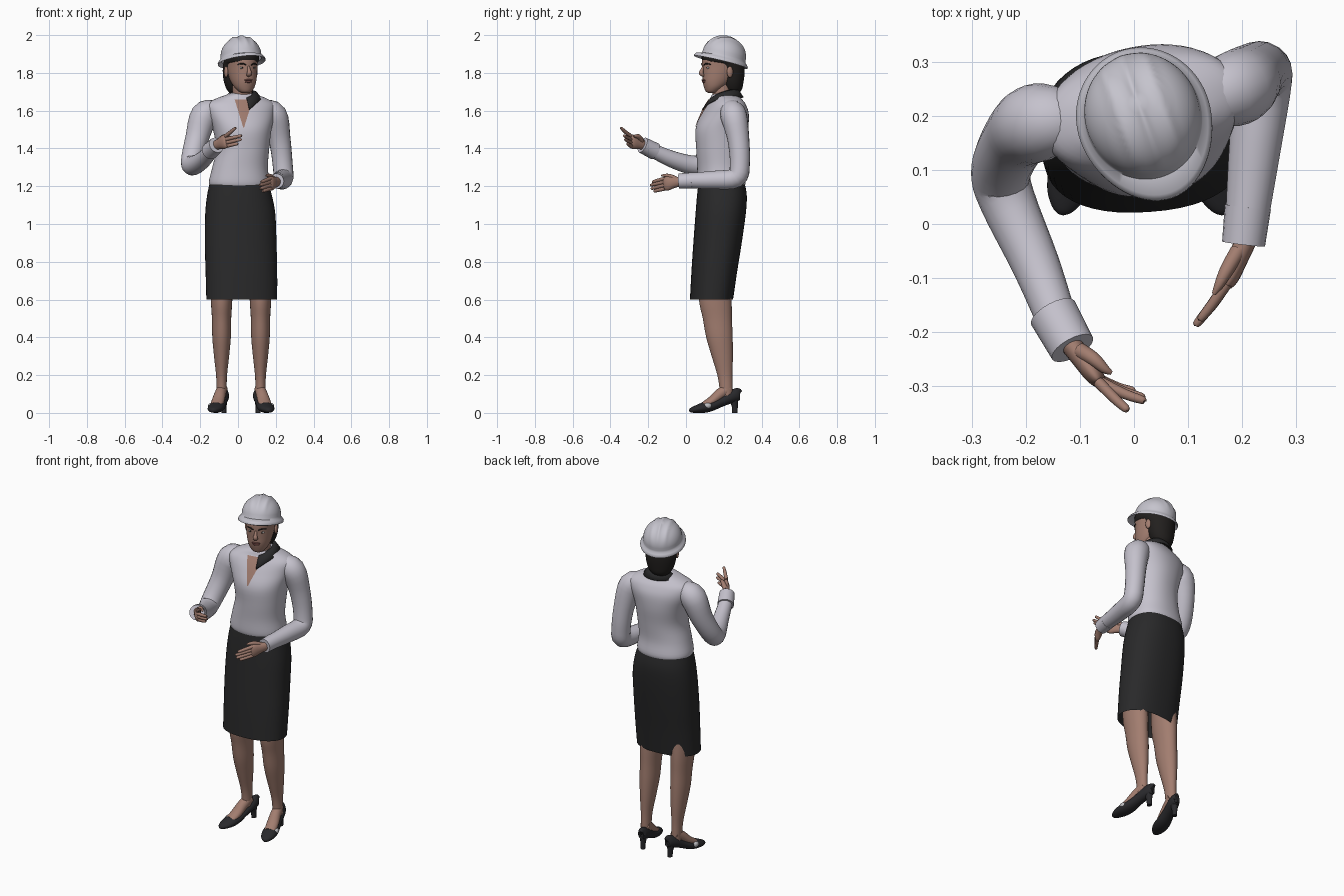
import bpy, bmesh, math
from mathutils import Vector, Matrix
from mathutils.bvhtree import BVHTree

if "Cube" in bpy.data.objects:
    bpy.data.objects.remove(bpy.data.objects["Cube"])


def mat(name, c):
    m = bpy.data.materials.new(name)
    m.diffuse_color = (*c, 1)
    m.use_nodes = True
    m.node_tree.nodes["Principled BSDF"].inputs["Base Color"].default_value = m.diffuse_color
    return m


SHIRT = mat("pale_grey_cloth", (0.56, 0.54, 0.61))
HELMET = mat("pale_grey_helmet", (0.56, 0.55, 0.61))
SKIN = mat("brown_skin", (0.36, 0.205, 0.16))
DARK = mat("charcoal_cloth", (0.022, 0.022, 0.023))
HAIR = mat("black_hair", (0.016, 0.014, 0.013))
SHOE = mat("dark_leather", (0.022, 0.022, 0.025))
LIP = mat("lip_red", (0.23, 0.09, 0.08))
WHITE = mat("eye_white", (0.6, 0.58, 0.56))
TRIM = mat("light_trim", (0.5, 0.5, 0.52))


def skin(name, rings, material, closed=True, caps=(True, True), M=None, solid=0):
    """Bridge equal-sized rings of points into one smooth surface."""
    bm = bmesh.new()
    vs = [[bm.verts.new(M @ Vector(p) if M else p) for p in r] for r in rings]
    n = len(vs[0])
    for a, b in zip(vs, vs[1:]):
        for i in range(n if closed else n - 1):
            j = (i + 1) % n
            bm.faces.new((a[i], a[j], b[j], b[i]))
    if closed and caps[0]:
        bm.faces.new(vs[0])
    if closed and caps[1]:
        bm.faces.new(vs[-1])
    bmesh.ops.recalc_face_normals(bm, faces=bm.faces)
    me = bpy.data.meshes.new(name)
    bm.to_mesh(me)
    bm.free()
    me.materials.append(material)
    for p in me.polygons:
        p.use_smooth = True
    me.set_sharp_from_angle(angle=math.radians(50))
    ob = bpy.data.objects.new(name, me)
    bpy.context.collection.objects.link(ob)
    if solid:
        ob.modifiers.new("thickness", 'SOLIDIFY').thickness = solid
    return ob


def spline(rows, k):
    """Catmull-Rom interpolation of parameter rows."""
    if k == 1:
        return rows
    out = []
    for i in range(len(rows) - 1):
        p = [rows[max(0, min(len(rows) - 1, i + d))] for d in (-1, 0, 1, 2)]
        for s in range(k):
            t = s / k
            out.append([0.5 * (2 * b + (c - a) * t + (2 * a - 5 * b + 4 * c - d) * t * t
                               + (3 * b - a - 3 * c + d) * t ** 3) for a, b, c, d in zip(*p)])
    return out + [list(rows[-1])]


def loft(name, rows, material, n=40, k=4, power=2.0, caps=(True, True), M=None):
    """Upright loft; rows are z, centre x, centre y, radius x, radius y, yaw degrees."""
    rings = []
    for z, cx, cy, rx, ry, yaw in spline(rows, k):
        w, ring = math.radians(yaw), []
        for i in range(n):
            a = math.tau * i / n
            c, s = math.cos(a), math.sin(a)
            x = rx * math.copysign(abs(c) ** (2 / power), c)
            y = ry * math.copysign(abs(s) ** (2 / power), s)
            ring.append((cx + x * math.cos(w) - y * math.sin(w), cy + x * math.sin(w) + y * math.cos(w), z))
        rings.append(ring)
    return skin(name, rings, material, caps=caps, M=M)


def tube(name, rows, material, n=20, k=4, M=None):
    """Tube along a path; rows are x, y, z, sideways radius, other radius."""
    rows = spline([list(r) + [r[3]] if len(r) == 4 else list(r) for r in rows], k)
    P = [Vector(r[:3]) for r in rows]
    rings, side = [], None
    for i, r in enumerate(rows):
        t = (P[min(i + 1, len(P) - 1)] - P[max(i - 1, 0)]).normalized()
        if side is None:
            side = t.cross(Vector((0, 0, 1)))
            if side.length < 0.1:
                side = Vector((1, 0, 0))
        side = (side - t * side.dot(t)).normalized()
        up = side.cross(t)
        rings.append([P[i] + side * (r[3] * math.cos(math.tau * j / n)) + up * (r[4] * math.sin(math.tau * j / n))
                      for j in range(n)])
    return skin(name, rings, material, M=M)


def ball(name, loc, rad, material, M=None):
    rows = []
    for i in range(9):
        a = math.pi * (0.02 + 0.96 * i / 8)
        rows.append((loc[2] - rad[2] * math.cos(a), loc[0], loc[1], rad[0] * math.sin(a), rad[1] * math.sin(a), 0))
    return loft(name, rows, material, n=14, k=1, M=M)


# skirt, open at the hem
loft("skirt", [(0.6, .02, .135, .188, .113, 4), (0.75, .018, .15, .19, .12, 4), (0.9, .014, .167, .19, .127, 4),
               (1.05, .012, .183, .186, .132, 4), (1.15, .008, .19, .172, .131, 4), (1.225, .005, .188, .153, .12, 4)],
     DARK, n=48, power=2.3, caps=(False, True))

# blouse body, turned slightly to the left
torso_ob = loft("blouse", [(1.2, .006, .188, .154, .121, 4), (1.225, .006, .188, .16, .127, 5), (1.3, .011, .183, .147, .123, 6),
                           (1.4, .025, .185, .14, .13, 8), (1.5, .022, .19, .155, .138, 10), (1.58, .015, .205, .18, .122, 13),
                           (1.63, .015, .21, .185, .1, 13), (1.66, .018, .21, .145, .08, 13), (1.685, .02, .205, .08, .065, 13),
                           (1.695, .02, .205, .05, .045, 13)], SHIRT, n=56, power=2.2)

# skin showing in the V-shaped neckline, laid on the blouse
bvh = BVHTree.FromPolygons([v.co for v in torso_ob.data.vertices], [p.vertices for p in torso_ob.data.polygons])
rings = []
for i in range(15):
    z, ring = 1.51 + 0.15 * i / 14, []
    for u in range(-4, 5):
        x = 0.03 + (0.002 + 0.046 * i / 14) * u / 4
        hit = bvh.ray_cast(Vector((x, -1, z)), Vector((0, 1, 0)))[0]
        ring.append((x, hit.y - 0.005, z))
    rings.append(ring)
skin("neckline", rings, SKIN, closed=False)

# neck and pointed collar
tube("neck", [(.025, .205, 1.6, .058), (.023, .195, 1.66, .053), (.022, .185, 1.76, .05)], SKIN)
rings = [[], [], []]
for i in range(41):
    t = -1 + i / 20
    a = math.radians(152 * t + 10)
    for ring, (r, z) in zip(rings, [(.06, 1.715 - .045 * t * t), (.08, 1.71 - .05 * abs(t) ** 2),
                                    (.105 + .016 * abs(t) ** 4, 1.672 - .064 * abs(t) ** 4)]):
        ring.append((.024 + r * math.sin(a) * .95, .2 + r * math.cos(a), z))
skin("collar", rings, DARK, closed=False, solid=.008)

# sleeves and cuffs
tube("right_sleeve", [(-.12, .19, 1.6, .055), (-.178, .188, 1.575, .073), (-.218, .16, 1.45, .062), (-.246, .1, 1.335, .056),
                      (-.235, .045, 1.31, .052), (-.18, -.08, 1.345, .044), (-.135, -.2, 1.402, .036)], SHIRT)
tube("left_sleeve", [(.13, .235, 1.6, .055), (.19, .252, 1.575, .07), (.22, .277, 1.45, .058), (.236, .285, 1.32, .053),
                     (.24, .265, 1.245, .053), (.225, .15, 1.233, .049), (.207, -.01, 1.23, .039)], SHIRT)
tube("right_cuff", [(-.15, -.165, 1.385, .046), (-.114, -.23, 1.418, .043)], SHIRT, k=2)
tube("left_cuff", [(.211, .032, 1.23, .043), (.203, -.037, 1.227, .04)], SHIRT, k=2)


def hand(name, wrist, knuckle, up, tips, thumb):
    w, q, up = Vector(wrist), Vector(knuckle), Vector(up)
    tube(name + "_palm", [(*(w - (q - w) * .2), .02, .025), (*w.lerp(q, .3), .019, .029), (*w.lerp(q, .75), .018, .037),
                          (*q, .014, .036), (*(q + (q - w) * .12), .007, .03)], SKIN)
    for i, tip in enumerate(tips):
        base, tip = q + up * (.028 - .018 * i), Vector(tip)
        mid = base.lerp(tip, .5) + (q - w) * .08
        tube(f"{name}_finger_{i + 1}", [(*base, .0105), (*mid, .0095), (*base.lerp(tip, .95), .0075), (*tip, .003)], SKIN, n=10, k=3)
    tube(name + "_thumb", [(*p, r) for p, r in zip(thumb, (.015, .013, .009, .004))], SKIN, n=10, k=3)


hand("right_hand", (-.11, -.232, 1.42), (-.066, -.29, 1.438), (0, -.1, 1),
     [(-.012, -.345, 1.51), (.02, -.328, 1.468), (.018, -.322, 1.448), (0, -.31, 1.425)],
     [(-.1, -.235, 1.44), (-.075, -.25, 1.462), (-.055, -.268, 1.465), (-.042, -.276, 1.463)])
hand("left_hand", (.201, -.045, 1.222), (.172, -.11, 1.213), (0, 0, 1),
     [(.122, -.178, 1.222), (.114, -.188, 1.205), (.117, -.184, 1.187), (.13, -.17, 1.173)],
     [(.193, -.05, 1.235), (.172, -.085, 1.252), (.158, -.112, 1.257), (.148, -.13, 1.256)])

# head parts share a frame turned to the left
HEAD = Matrix.Translation((.02, .19, 0)) @ Matrix.Rotation(math.radians(20), 4, 'Z')
loft("head", [(1.693, 0, -.058, .018, .016, 0), (1.702, 0, -.055, .034, .034, 0), (1.725, 0, -.043, .053, .055, 0),
              (1.755, 0, -.025, .066, .08, 0), (1.79, 0, -.012, .074, .094, 0), (1.83, 0, 0, .079, .107, 0),
              (1.88, 0, 0, .079, .106, 0), (1.94, 0, 0, .06, .08, 0)], SKIN, M=HEAD)
loft("hair", [(1.685, 0, .055, .035, .03, 0), (1.71, 0, .055, .06, .052, 0), (1.75, 0, .05, .078, .066, 0),
              (1.8, 0, .046, .086, .076, 0), (1.845, 0, .03, .088, .092, 0), (1.862, 0, .008, .089, .112, 0),
              (1.9, 0, .005, .09, .112, 0), (1.94, 0, 0, .07, .09, 0)], HAIR, M=HEAD)
tube("nose", [(0, -.103, 1.835, .006, .005), (0, -.112, 1.815, .009, .009), (0, -.117, 1.798, .014, .012),
              (0, -.106, 1.787, .012, .008), (0, -.095, 1.783, .006, .004)], SKIN, n=12, M=HEAD)
for z, h, y in ((1.762, .005, -.104), (1.753, .006, -.102)):
    ball("lip", (0, y, z), (.024 if h < .006 else .02, .008, h), LIP, M=HEAD)
for s in (-1, 1):
    ball("eye", (s * .033, -.092, 1.827), (.013, .007, .006), WHITE, M=HEAD)
    ball("iris", (s * .033, -.097, 1.827), (.005, .003, .005), HAIR, M=HEAD)
    tube("eyebrow", [(s * .014, -.107, 1.842, .003), (s * .034, -.1, 1.849, .004), (s * .054, -.081, 1.844, .002)],
         HAIR, n=8, M=HEAD)
    ball("ear", (s * .083, .015, 1.805), (.01, .017, .03), SKIN, M=HEAD)

# hard hat: ridged dome and brim, tipped back
HAT = HEAD @ Matrix.Translation((0, .008, 1.873)) @ Matrix.Rotation(math.radians(-14), 4, 'X')
profile = [(.97, -.004), (1.1, -.014), (1.16, -.02), (1.165, -.012), (1.1, -.002), (1.02, .006), (1.0, .016)]
profile += [(math.cos(math.radians(a)), .016 + .104 * math.sin(math.radians(a))) for a in range(8, 89, 6)]
rings = []
for r, z in profile:
    ring = []
    for i in range(72):
        a = math.tau * i / 72
        x, y = r * .107 * math.sin(a), -r * .118 * math.cos(a)
        front = max(0, math.cos(a)) ** 2
        if r > 1.05:
            y -= .022 * front
        ridge = sum(math.exp(-((x - c) / .009) ** 2) for c in (-.042, 0, .042))
        lift = .006 * ridge * min(1, max(0, z - .016) / .05)
        ring.append((x, y, z + lift))
    rings.append(ring)
skin("hard_hat", rings, HELMET, caps=(False, True), M=HAT)

# legs and heeled shoes, mirrored about the body's middle
for s, side in ((-1, "right"), (1, "left")):
    cx = .016 + s * .103
    loft(side + "_leg", [(z, cx, y, rx, ry, 0) for z, y, rx, ry in
                         ((.75, .15, .062, .08), (.6, .155, .057, .086), (.5, .166, .051, .077), (.4, .177, .049, .07),
                          (.3, .192, .04, .056), (.2, .206, .029, .04), (.13, .212, .027, .035), (.09, .212, .026, .036))],
         SKIN, n=28)
    F = Matrix.Translation((cx, .21, 0)) @ Matrix.Rotation(math.radians(14 * s), 4, 'Z')
    tube(side + "_instep", [(0, .02, .13, .027, .03), (0, -.03, .1, .03, .03), (0, -.075, .065, .034, .024),
                            (0, -.12, .04, .032, .018)], SKIN, M=F)
    tube(side + "_shoe", [(0, .075, .1, .008, .02), (0, .068, .1, .022, .033), (0, .03, .085, .032, .033),
                          (0, -.03, .057, .034, .027), (0, -.08, .036, .041, .027), (0, -.12, .028, .043, .028),
                          (0, -.16, .02, .036, .02), (0, -.188, .014, .02, .013), (0, -.198, .012, .006, .006)], SHOE, n=24, M=F)
    loft(side + "_heel", [(0, 0, .05, .013, .015, 0), (.03, 0, .05, .014, .016, 0), (.06, 0, .046, .019, .022, 0),
                          (.1, 0, .042, .026, .03, 0)], SHOE, n=16, M=F)
    ball(side + "_shoe_trim", (s * .03, -.105, .037), (.017, .022, .016), TRIM, M=F)
